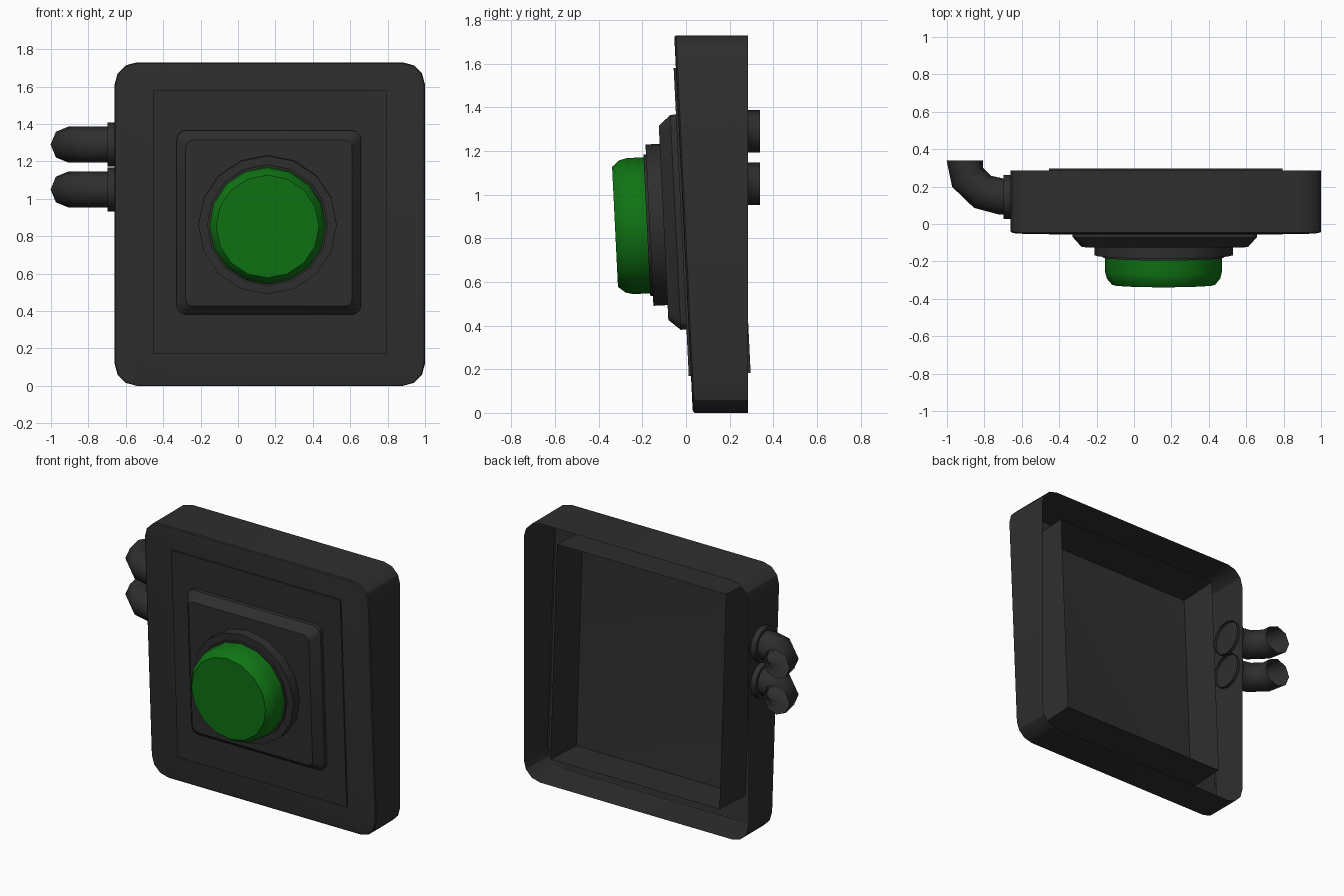
import bpy, bmesh, math
from mathutils import Vector

if "Cube" in bpy.data.objects:
    bpy.data.objects.remove(bpy.data.objects["Cube"])

TILT = math.atan(0.0491)           # the front leans forward at the top
S, C = math.sin(TILT), math.cos(TILT)
CX, CZ = 0.165, 0.875              # centre of the front controls


def material(name, rgb):
    m = bpy.data.materials.new(name)
    m.diffuse_color = (*rgb, 1)
    m.use_nodes = True
    m.node_tree.nodes["Principled BSDF"].inputs["Base Color"].default_value = m.diffuse_color
    return m


BLACK = material("black plastic", (0.028, 0.028, 0.028))
GREEN = material("green button", (0.005, 0.175, 0.007))


def front(x, u, d):
    """Point on the leaning front: x across, u up the slope, d outwards."""
    return Vector((x, -0.008 - u * S - d * C, CZ + u * C - d * S))


def loft(name, rings, mat, cap_start=False, cap_end=False, angle=30):
    """Skin a list of equal-length closed rings."""
    bm = bmesh.new()
    vs = [[bm.verts.new(p) for p in r] for r in rings]
    n = len(vs[0])
    for a, b in zip(vs, vs[1:]):
        for i in range(n):
            j = (i + 1) % n
            bm.faces.new((a[i], a[j], b[j], b[i]))
    if cap_start:
        bm.faces.new(vs[0][::-1])
    if cap_end:
        bm.faces.new(vs[-1])
    bmesh.ops.recalc_face_normals(bm, faces=bm.faces)
    me = bpy.data.meshes.new(name)
    bm.to_mesh(me)
    bm.free()
    me.materials.append(mat)
    ob = bpy.data.objects.new(name, me)
    bpy.context.collection.objects.link(ob)
    bpy.ops.object.select_all(action='DESELECT')
    bpy.context.view_layer.objects.active = ob
    ob.select_set(True)
    bpy.ops.object.shade_smooth_by_angle(angle=math.radians(angle))
    return ob


def rounded(hx, hy, r, seg):
    """Rounded rectangle outline, counter-clockwise."""
    pts = []
    for k, (sx, sy) in enumerate(((1, 1), (-1, 1), (-1, -1), (1, -1))):
        for i in range(seg + 1):
            a = math.pi / 2 * (k + i / seg)
            pts.append((sx * (hx - r) + r * math.cos(a), sy * (hy - r) + r * math.sin(a)))
    return pts


def circle(n, r, turn=0.0):
    return [(r * math.cos(2 * math.pi * (i + turn) / n),
             r * math.sin(2 * math.pi * (i + turn) / n)) for i in range(n)]


# Housing: rounded box with open back and leaning, slightly bevelled front
def housing_ring(inset, y_shift, back=False):
    ring = []
    for x, z in rounded(0.83 - inset, 0.865 - inset, 0.12 - inset, 3):
        z += 0.865
        ring.append((x + 0.17, 0.285 if back else 0.035 - 0.0491 * z + y_shift, z))
    return ring


loft("housing", [housing_ring(0, 0, True), housing_ring(0, 0.004),
                 housing_ring(0.006, -0.002), housing_ring(0.018, -0.004)],
     BLACK, cap_end=True)

# Front panel: tilted tray, open at the back, standing just proud of the housing
panel = [(0.625, 0.706), (-0.625, 0.706), (-0.625, -0.706), (0.625, -0.706)]
loft("front_panel", [[front(x + 0.17, u, d) for x, u in panel] for d in (-0.27, 0.014)],
     BLACK, cap_end=True)

# Tapered plinth under the button
loft("button_plinth",
     [[front(CX + x, u, d) for x, u in rounded(h, h, r, 3)]
      for h, r, d in ((0.493, 0.05, 0.01), (0.493, 0.05, 0.04), (0.445, 0.04, 0.095))],
     BLACK, cap_end=True, angle=25)


# Turned parts on the plinth
def turned(name, profile, n, mat):
    return loft(name, [[front(0.158 + x, -0.007 + u, d) for x, u in circle(n, r)]
                       for r, d in profile], mat, cap_end=True, angle=35)


turned("button_ring", [(0.37, 0.09), (0.37, 0.16)], 16, BLACK)
turned("button_collar", [(0.324, 0.155), (0.324, 0.172)], 16, BLACK)
turned("button", [(0.312, 0.15), (0.312, 0.25), (0.303, 0.285), (0.275, 0.318)], 16, GREEN)

# Two open elbow pipes with wall collars on the left side
path = [((-0.66, 0.145), 0), ((-0.715, 0.148), 6), ((-0.81, 0.172), 28),
        ((-0.89, 0.25), 58), ((-0.905, 0.34), 90)]
for label, z in (("upper", 1.29), ("lower", 1.05)):
    rings = []
    for (px, py), bend in path:
        b = math.radians(bend)
        side = Vector((math.sin(b), math.cos(b), 0))     # across the bend
        rings.append([Vector((px, py, z)) + side * s + Vector((0, 0, h))
                      for s, h in circle(8, 0.097)])
    loft(label + "_pipe", rings, BLACK, angle=60)
    loft(label + "_pipe_collar",
         [[(x, 0.145 + s, z + h) for s, h in circle(12, r)]
          for x, r in ((-0.64, 0.117), (-0.697, 0.117), (-0.697, 0.095))], BLACK, angle=40)
